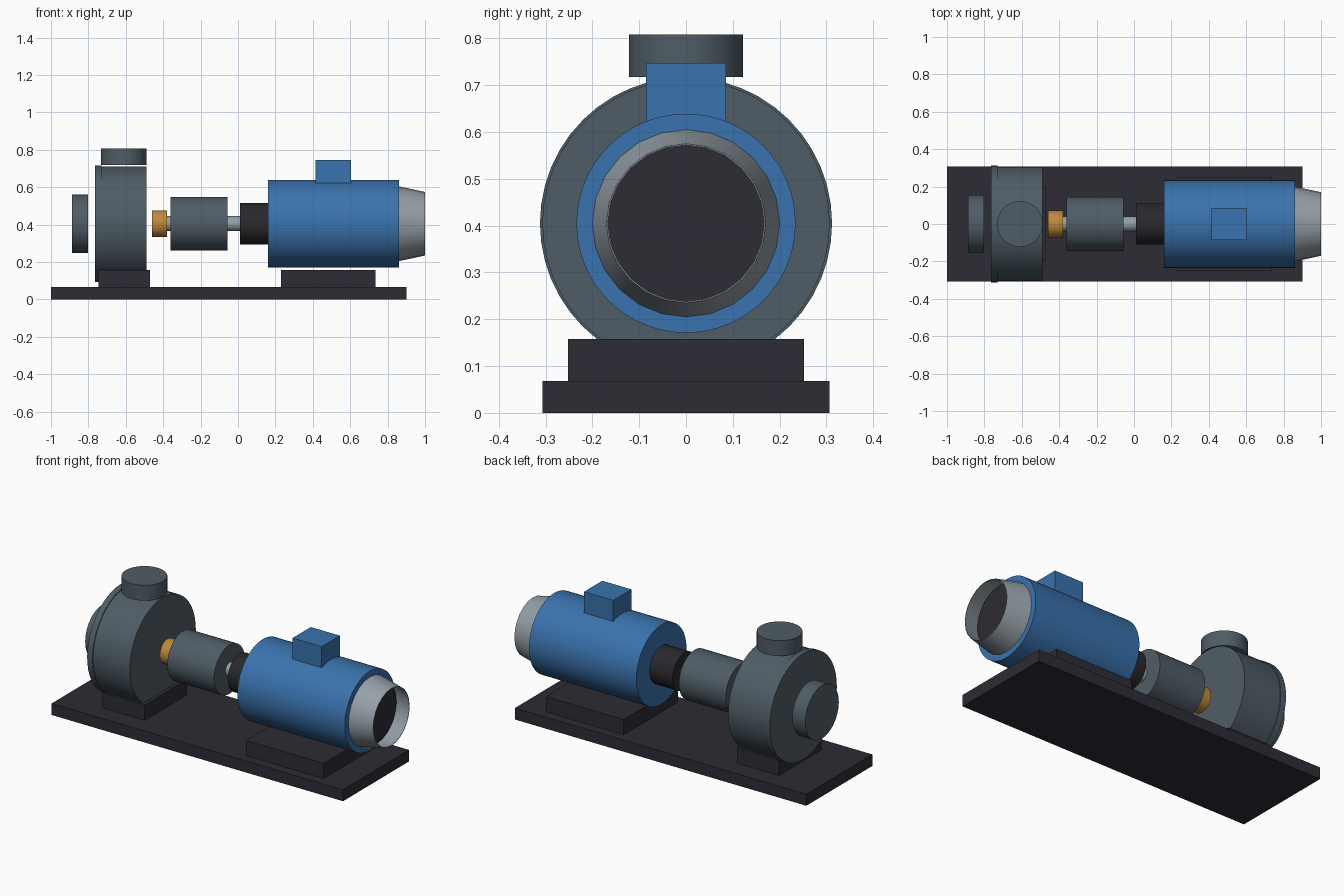
import bpy, bmesh, math
from mathutils import Matrix

if "Cube" in bpy.data.objects:
    bpy.data.objects.remove(bpy.data.objects["Cube"])

AXIS_Z = 0.405  # height of the shared shaft line


def material(name, rgb):
    m = bpy.data.materials.new(name)
    m.diffuse_color = (*rgb, 1)
    m.use_nodes = True
    m.node_tree.nodes["Principled BSDF"].inputs["Base Color"].default_value = m.diffuse_color
    return m


SLATE = material("slate_grey", (0.078, 0.108, 0.132))
BLUE = material("motor_blue", (0.042, 0.17, 0.42))
DARK = material("charcoal", (0.027, 0.025, 0.035))
BLACK = material("rubber_black", (0.022, 0.021, 0.025))
BRASS = material("brass", (0.52, 0.25, 0.046))
SILVER = material("silver", (0.30, 0.35, 0.39))


def finish(name, bm, mat):
    mesh = bpy.data.meshes.new(name)
    bmesh.ops.recalc_face_normals(bm, faces=bm.faces)
    bm.to_mesh(mesh)
    bm.free()
    mesh.materials.append(mat)
    ob = bpy.data.objects.new(name, mesh)
    bpy.context.collection.objects.link(ob)
    return ob


def smooth(ob):
    bpy.ops.object.select_all(action='DESELECT')
    ob.select_set(True)
    bpy.context.view_layer.objects.active = ob
    bpy.ops.object.shade_smooth_by_angle(angle=math.radians(30))


def box(name, x, y, z, mat):
    """Box from x and z ranges, with half width y."""
    bm = bmesh.new()
    bmesh.ops.create_cube(bm, size=1)
    bmesh.ops.scale(bm, verts=bm.verts, vec=(x[1] - x[0], 2 * y, z[1] - z[0]))
    bmesh.ops.translate(bm, verts=bm.verts, vec=((x[0] + x[1]) / 2, 0, (z[0] + z[1]) / 2))
    return finish(name, bm, mat)


def lathe(name, profile, mat, sides=48):
    """Turn (x, radius) points about the shaft line."""
    bm = bmesh.new()
    vs = [bm.verts.new((x, 0, r)) for x, r in profile]
    es = [bm.edges.new(p) for p in zip(vs, vs[1:])]
    bmesh.ops.spin(bm, geom=vs + es, cent=(0, 0, 0), axis=(1, 0, 0),
                   angle=2 * math.pi, steps=sides, use_duplicate=False)
    bmesh.ops.remove_doubles(bm, verts=bm.verts, dist=1e-5)
    bmesh.ops.translate(bm, verts=bm.verts, vec=(0, 0, AXIS_Z))
    ob = finish(name, bm, mat)
    smooth(ob)
    return ob


def drum(name, x0, x1, r, mat, sides=48):
    return lathe(name, [(x0, 0), (x0, r), (x1, r), (x1, 0)], mat, sides)


# Base plate and feet
box("base_plate", (-1.0, 0.9), 0.307, (0, 0.068), DARK)
box("pump_foot", (-0.745, -0.47), 0.198, (0.068, 0.158), DARK)
box("motor_foot", (0.23, 0.735), 0.252, (0.068, 0.158), DARK)

# Pump casing with a raised rim on its inlet side
lathe("pump_casing", [(-0.765, 0), (-0.765, 0.312), (-0.73, 0.312), (-0.73, 0.307),
                      (-0.49, 0.307), (-0.49, 0)], SLATE)
drum("inlet_flange", -0.887, -0.802, 0.156, SLATE)

# Upright outlet flange
bm = bmesh.new()
bmesh.ops.create_cone(bm, cap_ends=True, segments=48, radius1=0.122, radius2=0.122,
                      depth=0.09, matrix=Matrix.Translation((-0.61, 0, 0.763)))
smooth(finish("outlet_flange", bm, SLATE))

# Shaft line: seal, bearing housing, coupling
drum("shaft_seal", -0.46, -0.38, 0.072, BRASS)
drum("shaft", -0.43, 0.05, 0.04, SILVER, 32)
drum("bearing_housing", -0.36, -0.055, 0.144, SLATE)
drum("coupling", 0.01, 0.165, 0.11, BLACK)

# Motor with terminal box
drum("motor_body", 0.16, 0.86, 0.234, BLUE, 64)
box("terminal_box", (0.415, 0.605), 0.085, (0.61, 0.747), BLUE)

# Open tapered fan cover with a recessed dark fan disc
lathe("fan_cover", [(0.86, 0.2), (1.0, 0.17), (1.0, 0.167), (0.86, 0.197)], SILVER, 24)
drum("fan_disc", 0.86, 0.91, 0.175, DARK)
